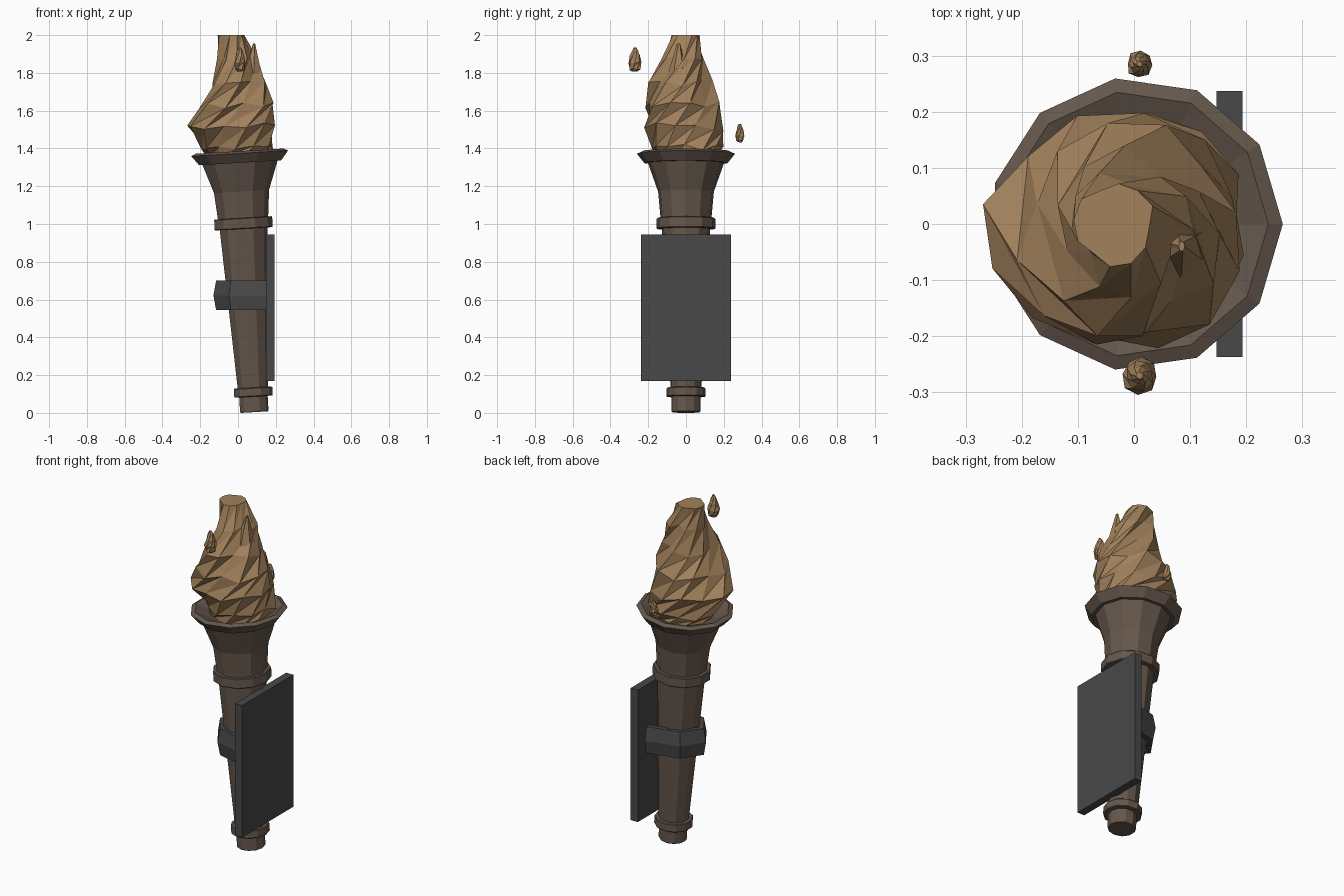
import bpy, bmesh, math, random
from mathutils import Matrix, Vector

if "Cube" in bpy.data.objects:
    bpy.data.objects.remove(bpy.data.objects["Cube"])

random.seed(7)


def material(name, rgb):
    m = bpy.data.materials.new(name)
    m.diffuse_color = (*rgb, 1)
    m.use_nodes = True
    m.node_tree.nodes["Principled BSDF"].inputs["Base Color"].default_value = m.diffuse_color
    return m


WOOD = material("dark_wood", (0.13, 0.095, 0.072))
IRON = material("iron", (0.065, 0.065, 0.065))
FIRE = material("flame", (0.36, 0.22, 0.105))


def finish(bm, name, mat):
    bmesh.ops.recalc_face_normals(bm, faces=bm.faces)
    me = bpy.data.meshes.new(name)
    bm.to_mesh(me)
    bm.free()
    me.materials.append(mat)
    ob = bpy.data.objects.new(name, me)
    bpy.context.collection.objects.link(ob)
    return ob


def loft(name, rings, mat, tri=False):
    """Skin a list of point rings into a flat-faced solid."""
    bm = bmesh.new()
    vs = [[bm.verts.new(p) for p in r] for r in rings]
    n = len(vs[0])
    for a, b in zip(vs, vs[1:]):
        for i in range(n):
            j = (i + 1) % n
            if tri:
                bm.faces.new((a[i], a[j], b[j]))
                bm.faces.new((a[i], b[j], b[i]))
            else:
                bm.faces.new((a[i], a[j], b[j], b[i]))
    bm.faces.new(vs[0][::-1])
    bm.faces.new(vs[-1])
    if tri:
        bmesh.ops.triangulate(bm, faces=bm.faces)
    return finish(bm, name, mat)


# Torch parts are turned around a slightly leaning axis
LEAN = Matrix.Translation((0.085, 0, 0.004)) @ Matrix.Rotation(math.radians(-3.4), 4, 'Y')


def lathe(name, profile, sides=11):
    rings = [[LEAN @ Vector((r * math.cos(t), r * math.sin(t), z))
              for t in (math.tau * i / sides for i in range(sides))] for r, z in profile]
    return loft(name, rings, WOOD)


def collar(name, z0, z1, r):
    return lathe(name, [(r - .004, z0), (r, z0 + .004), (r, z1 - .004), (r - .004, z1)])


lathe("handle", [(.073, 0), (.077, .006), (.077, .08), (.083, .14), (.13, .985)])
collar("lower_collar", .082, .13, .104)
collar("upper_collar", .972, 1.03, .157)
lathe("cup", [(.135, 1.0), (.137, 1.04), (.149, 1.17), (.203, 1.322), (.222, 1.322),
              (.262, 1.372), (.237, 1.384), (.15, 1.345)])

# Wall plate
bm = bmesh.new()
bmesh.ops.create_cube(bm, size=1, matrix=Matrix.Translation((.17, 0, .5575))
                      @ Matrix.Diagonal((.046, .474, .775, 1)))
finish(bm, "wall_plate", IRON)

# Half-oval strap holding the handle to the plate
section = [(0, .622), (-.014, .70), (-.045, .70), (-.045, .545), (-.014, .545)]
strap = []
for k in range(5):
    t = math.pi / 2 + math.pi * k / 4
    strap.append([(.15 + (.28 + d) * math.cos(t), (.172 + d) * math.sin(t), z) for d, z in section])
loft("strap", strap, IRON)


def fire(name, levels, sides, folds, twist, rough):
    """Twisted, creased flame; each level is z, centre x, centre y, radius x, radius y, crease."""
    rings = []
    for k, (z, cx, cy, rx, ry, crease) in enumerate(levels):
        ring = []
        for i in range(sides):
            t = math.tau * i / sides + math.radians(twist) * k
            f = 1 - crease * folds[i % len(folds)] - random.uniform(0, rough)
            dz = random.uniform(-1, .2) * rough * rx * 3 if k < len(levels) - 1 else 0
            ring.append((cx + rx * f * math.cos(t), cy + ry * f * math.sin(t), z + dz))
        rings.append(ring)
    return loft(name, rings, FIRE, tri=True)


# Flame body, then the small side tongue
fire("flame", [(1.35, .015, .01, .17, .165, 0), (1.42, .005, .01, .2, .195, .2),
               (1.53, -.03, -.012, .245, .228, .3), (1.64, -.005, -.02, .21, .215, .4),
               (1.76, .0, -.035, .16, .18, .6), (1.89, -.005, -.01, .115, .12, .7),
               (2.0, -.035, 0, .075, .078, .4)],
     12, (0, .0, .1, .4), 24, .06)
fire("flame_tongue", [(1.5, .06, -.06, .1, .1, 0), (1.66, .08, -.06, .08, .08, .2),
                      (1.82, .08, -.045, .05, .05, .2), (1.955, .085, -.04, .006, .01, 0)],
     6, (0, .3), 18, .1)

# Loose embers shaped like drops
for name, x, y, z0, z1, r in (("front_ember", .01, -.27, 1.81, 1.935, .036),
                              ("back_ember", .01, .285, 1.435, 1.53, .026)):
    shape = ((0, .5), (.15, .9), (.38, 1), (.65, .8), (.88, .5), (1, .2))
    fire(name, [(z0 + (z1 - z0) * h, x, y, r * s, r * s, .3) for h, s in shape],
         8, (0, 0, .1, .4), 20, .14)
